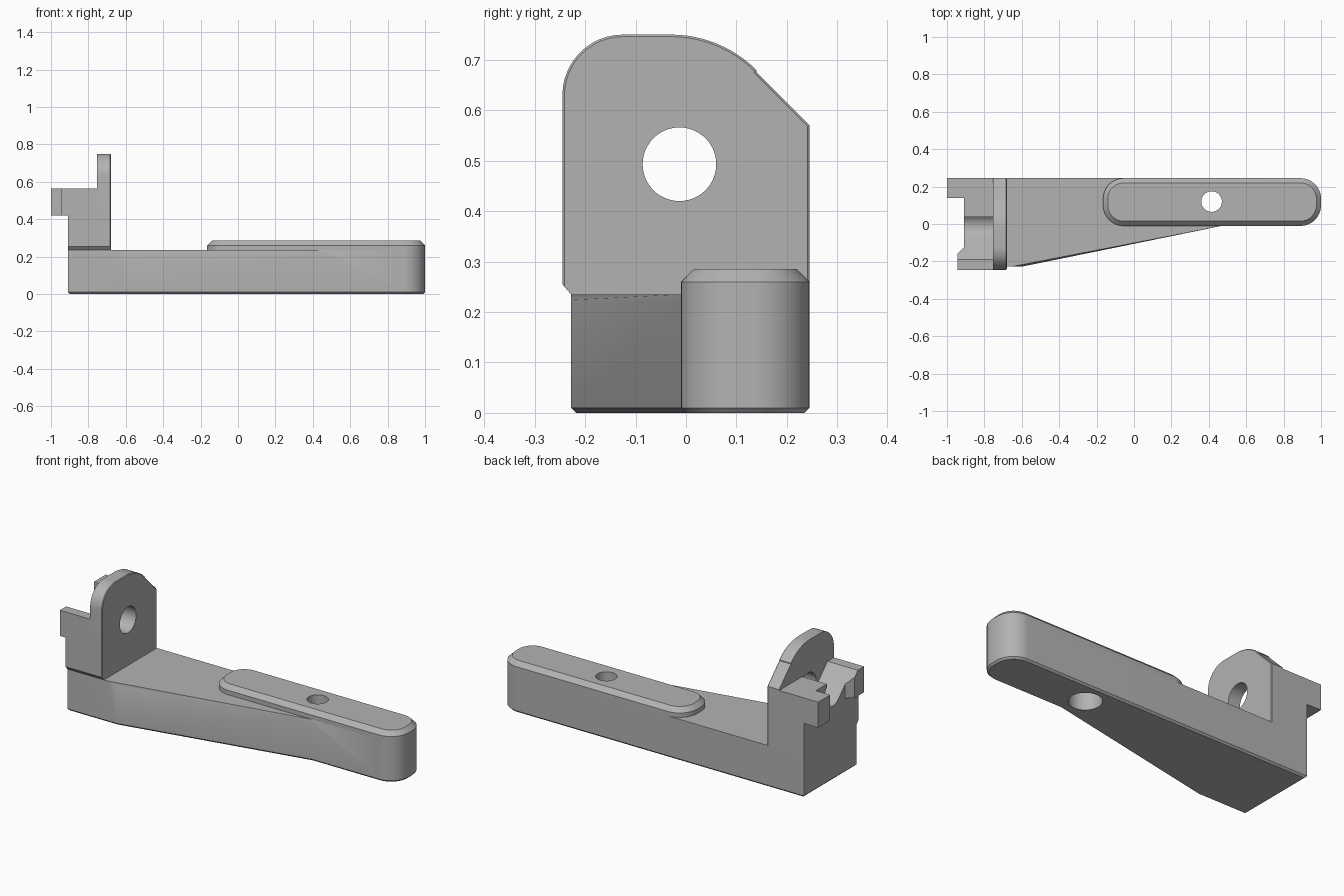
import bpy, bmesh
from math import cos, sin, radians
from mathutils import Vector

if "Cube" in bpy.data.objects:
    bpy.data.objects.remove(bpy.data.objects["Cube"])

grey = bpy.data.materials.new("plain grey")
grey.use_nodes = True
colour = (0.45, 0.45, 0.45, 1)
grey.diffuse_color = colour
grey.node_tree.nodes["Principled BSDF"].inputs["Base Color"].default_value = colour


def arc(cx, cy, r, start, end, n=12):
    """Points on a circle between two angles in degrees."""
    angles = [radians(start + (end - start) * i / n) for i in range(n + 1)]
    return [(cx + r * cos(a), cy + r * sin(a)) for a in angles]


def prism(name, outline, lo, hi, axis="z", bevels=()):
    """Extrude an outline along an axis; bevels are (edge rule, width) pairs."""
    def place(p, h):
        return Vector((p[0], p[1], h) if axis == "z" else (h, p[0], p[1]))
    bm = bmesh.new()
    low = [bm.verts.new(place(p, lo)) for p in outline]
    high = [bm.verts.new(place(p, hi)) for p in outline]
    bm.faces.new(low[::-1])
    bm.faces.new(high)
    for i in range(len(outline)):
        j = (i + 1) % len(outline)
        bm.faces.new((low[i], low[j], high[j], high[i]))
    bmesh.ops.recalc_face_normals(bm, faces=bm.faces)
    for rule, width in bevels:
        edges = [e for e in bm.edges if rule(*(v.co for v in e.verts))]
        bmesh.ops.bevel(bm, geom=edges, offset=width, segments=1,
                        affect="EDGES", profile=0.5)
    mesh = bpy.data.meshes.new(name)
    bm.to_mesh(mesh)
    bm.free()
    mesh.materials.append(grey)
    obj = bpy.data.objects.new(name, mesh)
    bpy.context.collection.objects.link(obj)
    return obj


def cut(target, outline, lo, hi, axis="z"):
    """Subtract an extruded outline from an object."""
    cutter = prism("cutter", outline, lo, hi, axis)
    cutter.hide_render = True
    mod = target.modifiers.new("cut", "BOOLEAN")
    mod.operation, mod.solver, mod.object = "DIFFERENCE", "EXACT", cutter
    bpy.context.view_layer.objects.active = target
    bpy.ops.object.modifier_apply(modifier=mod.name)
    bpy.data.objects.remove(cutter)


def circle(cx, cy, r, n=48):
    return arc(cx, cy, r, 0, 360, n)[:-1]


def at(z):
    return lambda a, b: abs(a.z - z) < 1e-4 and abs(b.z - z) < 1e-4


BACK, FRONT, DECK, R = 0.245, -0.01, 0.235, 0.11
round_end = (arc(1 - R, FRONT + R, R, -90, 0) + arc(1 - R, BACK - R, R, 0, 90))


# Tapered base with a rounded far end
def taper_edge(a, b):
    return at(DECK)(a, b) and abs(a.x - b.x) > 0.9 and abs(a.y - b.y) > 0.1


base = prism("base", [(-0.91, -0.228), (-0.6, -0.228), (0.47, FRONT)]
             + round_end + [(-0.91, BACK)], 0, DECK,
             bevels=[(at(0), 0.01), (taper_edge, 0.011)])

# Raised pad with chamfered rim
left = -0.165
pad = prism("raised_pad", round_end + arc(left + R, BACK - R, R, 90, 180)
            + arc(left + R, FRONT + R, R, 180, 270), DECK, 0.285,
            bevels=[(at(0.285), 0.025)])

# Screw hole with a wider counterbore underneath
for part in (base, pad):
    cut(part, circle(0.415, 0.12, 0.055), -0.1, 0.4)
cut(base, circle(0.415, 0.12, 0.085), -0.1, 0.13)


# Upright plate with round hole
def plate_rim(a, b):
    return min(a.x, b.x) > -0.681 and max(a.z, b.z) > 0.26


plate_outline = ([(BACK, DECK), (BACK, 0.57), (0.14, 0.675)]
                 + arc(-0.03, 0.51, 0.24, 45, 90)
                 + arc(-0.125, 0.63, 0.12, 90, 180)
                 + [(-BACK, 0.255), (-0.228, DECK)])
plate = prism("upright_plate", plate_outline, -0.755, -0.68, "x",
              bevels=[(plate_rim, 0.004)])
HY, HZ, HR = -0.013, 0.493, 0.073
cut(plate, circle(HY, HZ, HR), -1.2, -0.5, "x")

# Rear block and its two hooked arms, sharing one open round channel
TOP = 0.565
block = prism("rear_block", [(-0.228, DECK), (BACK, DECK), (BACK, TOP),
                             (-BACK, TOP), (-BACK, 0.255)], -0.91, -0.755, "x")
back_arm = prism("back_arm", [(-1, 0.138), (-0.91, 0.138), (-0.91, BACK),
                              (-1, BACK)], 0.42, TOP)
front_arm = prism("front_arm", [(-0.945, -BACK), (-0.91, -BACK),
                                (-0.91, -0.125), (-0.945, -0.16)], 0.42, TOP)
channel = (arc(HY, HZ, HR, 225, 405, 30)
           + [(0.039, 0.7), (-0.324, 0.7)])
for part in (block, front_arm):
    cut(part, channel, -1.2, -0.7, "x")

# Smooth the curves, keep the edges sharp
for part in (base, pad, plate, block, back_arm, front_arm):
    bpy.ops.object.select_all(action="DESELECT")
    part.select_set(True)
    bpy.context.view_layer.objects.active = part
    bpy.ops.object.shade_smooth_by_angle(angle=radians(30))
